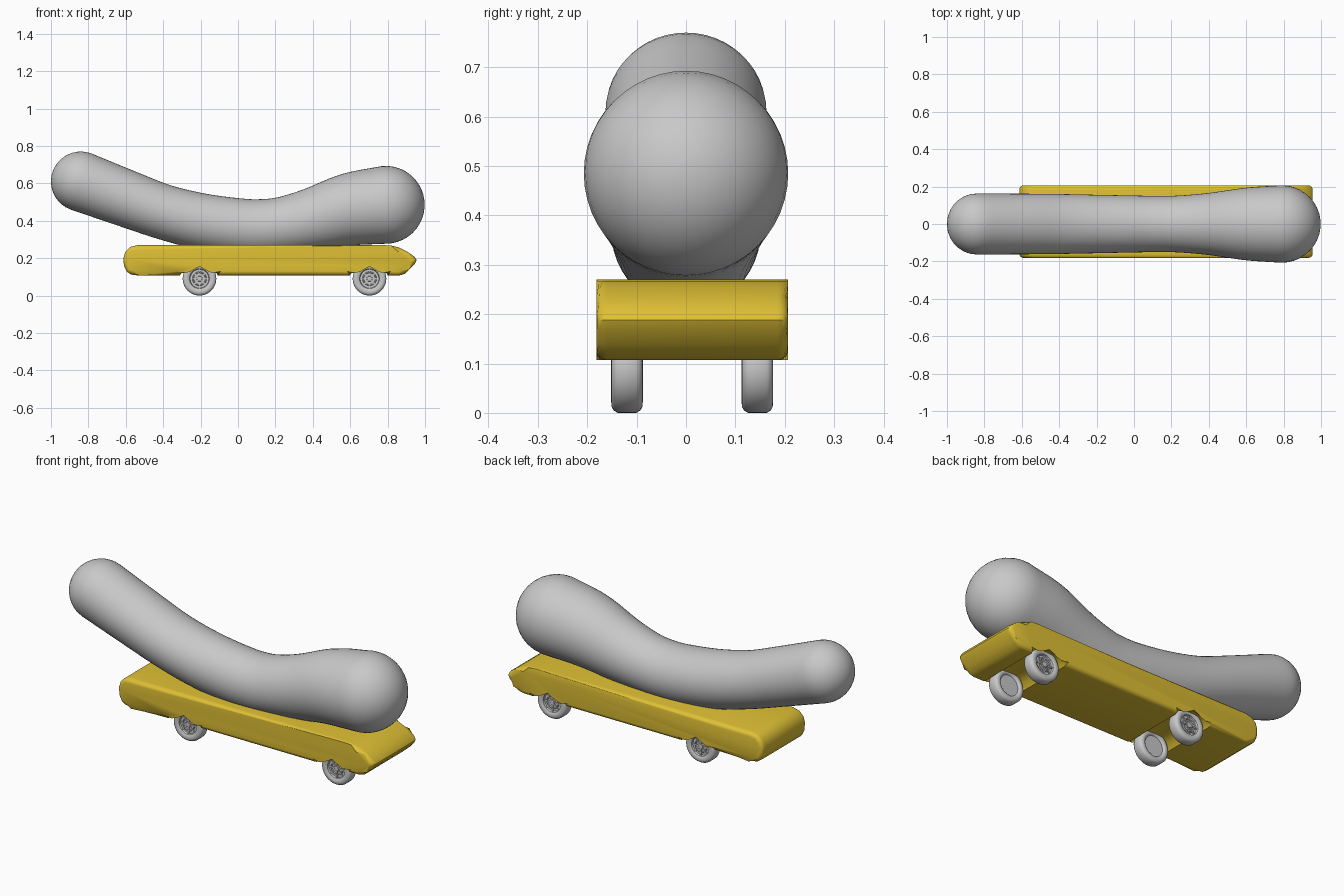
import bpy, bmesh, math
from mathutils import Vector, Matrix

if "Cube" in bpy.data.objects:
    bpy.data.objects.remove(bpy.data.objects["Cube"])


def material(name, rgb):
    m = bpy.data.materials.new(name)
    m.diffuse_color = (*rgb, 1)
    m.use_nodes = True
    m.node_tree.nodes["Principled BSDF"].inputs["Base Color"].default_value = m.diffuse_color
    return m


GREY = material("light grey", (0.58, 0.58, 0.58))
YELLOW = material("mustard yellow", (0.74, 0.53, 0.035))


def finish(name, bm, mat, angle):
    bmesh.ops.recalc_face_normals(bm, faces=bm.faces)
    me = bpy.data.meshes.new(name)
    bm.to_mesh(me)
    bm.free()
    me.materials.append(mat)
    ob = bpy.data.objects.new(name, me)
    bpy.context.collection.objects.link(ob)
    bpy.ops.object.select_all(action='DESELECT')
    ob.select_set(True)
    bpy.context.view_layer.objects.active = ob
    bpy.ops.object.shade_smooth_by_angle(angle=math.radians(angle))
    return ob


def skin(bm, rings, closed_ends=True):
    """Bridge successive rings of points, capping both ends."""
    vs = [[bm.verts.new(p) for p in ring] for ring in rings]
    n = len(vs[0])
    for a, b in zip(vs, vs[1:]):
        for i in range(n):
            j = (i + 1) % n
            bm.faces.new((a[i], a[j], b[j], b[i]))
    if closed_ends:
        bm.faces.new(vs[0])
        bm.faces.new(vs[-1])


# Sausage: spine x, spine z, radius in the side plane, half width
SPINE = [(-0.84, 0.61, 0.160, 0.163), (-0.60, 0.520, 0.152, 0.162),
         (-0.40, 0.448, 0.147, 0.160), (-0.20, 0.397, 0.150, 0.156),
         (0.00, 0.369, 0.151, 0.152), (0.12, 0.364, 0.151, 0.150),
         (0.24, 0.375, 0.153, 0.152), (0.40, 0.408, 0.168, 0.166),
         (0.60, 0.461, 0.194, 0.194), (0.79, 0.485, 0.208, 0.207)]


def spline(pts, steps):
    """Catmull-Rom interpolation through the points."""
    p = [Vector(q) for q in pts]
    p = [2 * p[0] - p[1]] + p + [2 * p[-1] - p[-2]]
    out = []
    for i in range(1, len(p) - 2):
        a, b, c, d = p[i - 1:i + 3]
        for s in range(steps):
            t = s / steps
            out.append(0.5 * (2 * b + (c - a) * t + (2 * a - 5 * b + 4 * c - d) * t * t
                              + (3 * b - a - 3 * c + d) * t ** 3))
    return out + [p[-2]]


def sausage():
    path = spline(SPINE, 6)
    rings = []

    def ring(c, t, r, ry):
        nrm = Vector((-t.z, 0, t.x))
        rings.append([c + nrm * r * math.cos(a) + Vector((0, ry * math.sin(a), 0))
                      for a in (2 * math.pi * k / 48 for k in range(48))])

    last = len(path) - 1
    for i, q in enumerate(path):
        d = path[min(i + 1, last)] - path[max(i - 1, 0)]
        t = Vector((d[0], 0, d[1])).normalized()
        c = Vector((q[0], 0, q[1]))
        cap = [math.radians(a) for a in (89, 82, 73, 64, 55, 46, 37, 28, 19, 10)]
        if i == 0:
            for a in cap:
                ring(c - t * q[2] * math.sin(a), t, q[2] * math.cos(a), q[3] * math.cos(a))
        ring(c, t, q[2], q[3])
        if i == last:
            for a in reversed(cap):
                ring(c + t * q[2] * math.sin(a), t, q[2] * math.cos(a), q[3] * math.cos(a))
    bm = bmesh.new()
    skin(bm, rings)
    finish("sausage", bm, GREY, 60)


sausage()

# Vehicle body: side profile with wheel arches, extruded across and rounded
AXLES = (-0.206, 0.703)
MID_Y = 0.0125
ARCH = [(-0.105, 0.107), (-0.088, 0.138), (-0.05, 0.152), (0.0, 0.156),
        (0.05, 0.152), (0.085, 0.138), (0.098, 0.107)]
profile = [(-0.535, 0.27), (-0.575, 0.26), (-0.602, 0.235), (-0.613, 0.20),
           (-0.610, 0.16), (-0.595, 0.128), (-0.572, 0.112), (-0.53, 0.107)]
for ax in AXLES:
    profile += [(ax + x, z) for x, z in ARCH]
profile += [(0.86, 0.107), (0.89, 0.115), (0.915, 0.138), (0.945, 0.168), (0.955, 0.188),
            (0.945, 0.207), (0.905, 0.235), (0.86, 0.257), (0.82, 0.267), (0.78, 0.27)]
bm = bmesh.new()
skin(bm, [[(x, MID_Y + s * 0.194, z) for x, z in profile] for s in (-1, 1)])
rim = [e for e in bm.edges if abs(e.verts[0].co.y - e.verts[1].co.y) < 1e-5]
bmesh.ops.bevel(bm, geom=rim, offset=0.022, segments=4, profile=0.5,
                affect='EDGES', clamp_overlap=False)
finish("vehicle_body", bm, YELLOW, 40)

# Wheels: lathed tyre and recessed rim with spokes (outward offset, radius)
TYRE = [(0.024, 0.001), (0.024, 0.013), (0.016, 0.016), (0.016, 0.030), (0.022, 0.032),
        (0.022, 0.036), (0.016, 0.038), (0.016, 0.050), (0.026, 0.053), (0.029, 0.058),
        (0.032, 0.068), (0.031, 0.078), (0.027, 0.085), (0.019, 0.090), (-0.019, 0.090),
        (-0.027, 0.085), (-0.031, 0.078), (-0.032, 0.068), (-0.029, 0.060),
        (-0.022, 0.055), (-0.022, 0.001)]


def wheel(name, x, y, side):
    bm = bmesh.new()
    skin(bm, [[(x + r * math.cos(a), y + side * o, 0.09 + r * math.sin(a))
               for a in (2 * math.pi * k / 40 for k in range(40))] for o, r in TYRE])
    for k in range(8):
        m = (Matrix.Translation((x, y + side * 0.017, 0.09))
             @ Matrix.Rotation(k * math.pi / 4, 4, 'Y')
             @ Matrix.Translation((0.032, 0, 0))
             @ Matrix.Diagonal((0.042, 0.009, 0.007, 1)))
        bmesh.ops.create_cube(bm, size=1, matrix=m)
    finish(name, bm, GREY, 40)


for end, ax in zip(("rear", "front"), AXLES):
    for label, side in (("right", -1), ("left", 1)):
        wheel(f"{end}_{label}_wheel", ax, MID_Y + side * 0.132, side)
